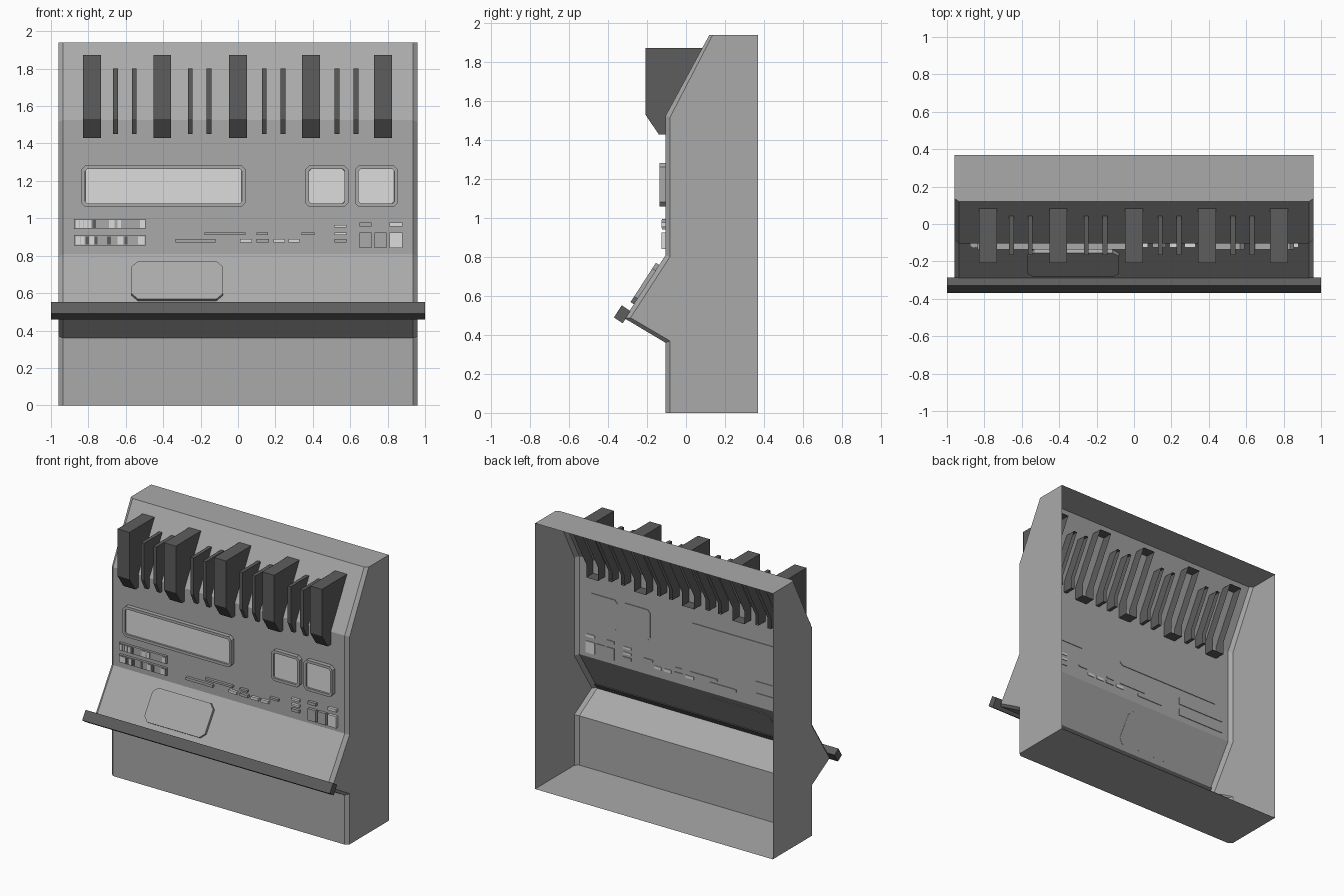
import bpy, bmesh, math
from mathutils import Vector, Matrix

if "Cube" in bpy.data.objects:
    bpy.data.objects.remove(bpy.data.objects["Cube"])


def material(name, v):
    m = bpy.data.materials.new(name)
    m.diffuse_color = (v, v, v, 1)
    m.use_nodes = True
    m.node_tree.nodes["Principled BSDF"].inputs["Base Color"].default_value = m.diffuse_color
    return m


GREY = material("panel grey", 0.40)
DARK = material("dark grey", 0.11)
LIGHT = material("pale screen", 0.72)


def finish(bm, name, mats):
    bmesh.ops.recalc_face_normals(bm, faces=bm.faces)
    me = bpy.data.meshes.new(name)
    bm.to_mesh(me)
    bm.free()
    ob = bpy.data.objects.new(name, me)
    for m in mats:
        me.materials.append(m)
    bpy.context.collection.objects.link(ob)
    return ob


def loft(bm, sections, cap=True, skip=()):
    """Join (x, profile) sections along x; skip lists open profile edges."""
    loops = [[bm.verts.new((x, y, z)) for y, z in prof] for x, prof in sections]
    n = len(loops[0])
    for a, b in zip(loops, loops[1:]):
        for i in range(n):
            if i not in skip:
                j = (i + 1) % n
                bm.faces.new((a[i], a[j], b[j], b[i]))
    if cap:
        bm.faces.new(loops[0])
        bm.faces.new(loops[-1])


# Console shell: chamfered sides, open back
outer = [(0.37, 0), (-0.105, 0), (-0.105, 0.36), (-0.315, 0.485), (-0.105, 0.81),
         (-0.105, 1.525), (0.12, 1.94), (0.37, 1.94)]
inner = [(0.37, 0), (-0.083, 0), (-0.083, 0.37), (-0.285, 0.488), (-0.083, 0.80),
         (-0.083, 1.515), (0.137, 1.94), (0.37, 1.94)]
bm = bmesh.new()
loft(bm, [(-0.96, inner), (-0.935, outer), (0.935, outer), (0.96, inner)], skip=(7,))
finish(bm, "console_shell", [GREY])

# Hand rail along the desk edge
bm = bmesh.new()
rail = [(-0.37, 0.49), (-0.33, 0.552), (-0.285, 0.522), (-0.325, 0.46)]
loft(bm, [(-1, rail), (1, rail)])
finish(bm, "hand_rail", [DARK])


# Fins through the sloped hood, hollow and open inside
def fin_profile(front, top, low, flat, d=0.08):
    back = -0.105 + 0.225 * (top - 1.525) / 0.415 + d
    return [(front, top), (front, 1.53), (flat, low), (-0.105 + d, low),
            (-0.105 + d, 1.525), (back, top)]


def fins(name, centres, half, prof):
    bm = bmesh.new()
    for c in centres:
        loft(bm, [(c - half, prof), (c + half, prof)], skip=(3, 4))
    finish(bm, name, [DARK])


fins("wide_fins", (-0.78, -0.405, 0, 0.39, 0.775), 0.048,
     fin_profile(-0.208, 1.872, 1.43, -0.14))
fins("narrow_fins", (-0.655, -0.555, -0.255, -0.155, 0.14, 0.24, 0.53, 0.63), 0.013,
     fin_profile(-0.165, 1.80, 1.45, -0.125))


def plate(bm, x0, x1, z0, z1, y0, y1, cut=0.0):
    """Raised plate facing -y with optional clipped corners; returns its face."""
    if cut:
        c = cut
        pts = [(x0 + c, z0), (x1 - c, z0), (x1, z0 + c), (x1, z1 - c),
               (x1 - c, z1), (x0 + c, z1), (x0, z1 - c), (x0, z0 + c)]
    else:
        pts = [(x0, z0), (x1, z0), (x1, z1), (x0, z1)]
    back = [bm.verts.new((x, y0, z)) for x, z in pts]
    front = [bm.verts.new((x, y1, z)) for x, z in pts]
    n = len(pts)
    for i in range(n):
        j = (i + 1) % n
        bm.faces.new((back[i], back[j], front[j], front[i]))
    bm.faces.new(back[::-1])
    return bm.faces.new(front)


# Display windows with recessed screens
for name, x0, x1 in (("wide_display", -0.837, 0.04), ("left_square_display", 0.36, 0.59),
                     ("right_square_display", 0.625, 0.855)):
    bm = bmesh.new()
    f = plate(bm, x0, x1, 1.06, 1.283, -0.10, -0.135, 0.022)
    bm.normal_update()
    bmesh.ops.inset_individual(bm, faces=[f], thickness=0.021)
    bmesh.ops.inset_individual(bm, faces=[f], thickness=0.001, depth=-0.012)
    f.material_index = 1
    finish(bm, name, [GREY, LIGHT])

# Desk pad lying on the sloped desk
bm = bmesh.new()
plate(bm, -0.57, -0.08, -0.30, -0.06, 0.002, -0.02, 0.035)
pad = finish(bm, "desk_pad", [GREY])
pad.matrix_world = (Matrix.Translation((0, -0.105, 0.81)) @
                    Matrix.Rotation(-math.atan2(0.21, 0.325), 4, 'X'))

# Key strips: grey base with pale and dark keys
keys = [(0.942, 0.996, [(-0.867, -0.848, 1), (-0.845, -0.83, 1), (-0.827, -0.808, 1),
                        (-0.805, -0.785, 1), (-0.778, -0.76, 2), (-0.69, -0.66, 1),
                        (-0.645, -0.625, 1), (-0.525, -0.498, 1)]),
        (0.855, 0.91, [(-0.867, -0.845, 1), (-0.842, -0.82, 1), (-0.815, -0.797, 2),
                       (-0.793, -0.77, 1), (-0.767, -0.752, 2), (-0.70, -0.68, 2),
                       (-0.645, -0.615, 1), (-0.607, -0.592, 2), (-0.535, -0.5, 1)])]
bm = bmesh.new()
for z0, z1, row in keys:
    plate(bm, -0.877, -0.495, z0, z1, -0.10, -0.122)
    for x0, x1, m in row:
        plate(bm, x0, x1, z0 + 0.006, z1 - 0.006, -0.121, -0.127).material_index = m
finish(bm, "key_strips", [GREY, LIGHT, DARK])

# Small buttons: x0, x1, z0, z1
grey_buttons = [(-0.335, -0.12, 0.87, 0.89), (-0.18, 0.04, 0.91, 0.925),
                (0.10, 0.16, 0.91, 0.925), (0.34, 0.41, 0.91, 0.925),
                (0.10, 0.165, 0.87, 0.89), (0.515, 0.58, 0.87, 0.89),
                (0.65, 0.715, 0.957, 0.977), (0.65, 0.715, 0.84, 0.925),
                (0.73, 0.795, 0.84, 0.925)]
pale_buttons = [(0.01, 0.075, 0.87, 0.89), (0.19, 0.25, 0.87, 0.89),
                (0.27, 0.33, 0.87, 0.89), (0.515, 0.58, 0.95, 0.965),
                (0.515, 0.58, 0.91, 0.925), (0.81, 0.88, 0.957, 0.977),
                (0.81, 0.88, 0.84, 0.925)]
for name, group, mat in (("grey_buttons", grey_buttons, GREY),
                         ("pale_buttons", pale_buttons, LIGHT)):
    bm = bmesh.new()
    for b in group:
        plate(bm, *b, -0.10, -0.125)
    finish(bm, name, [mat])
